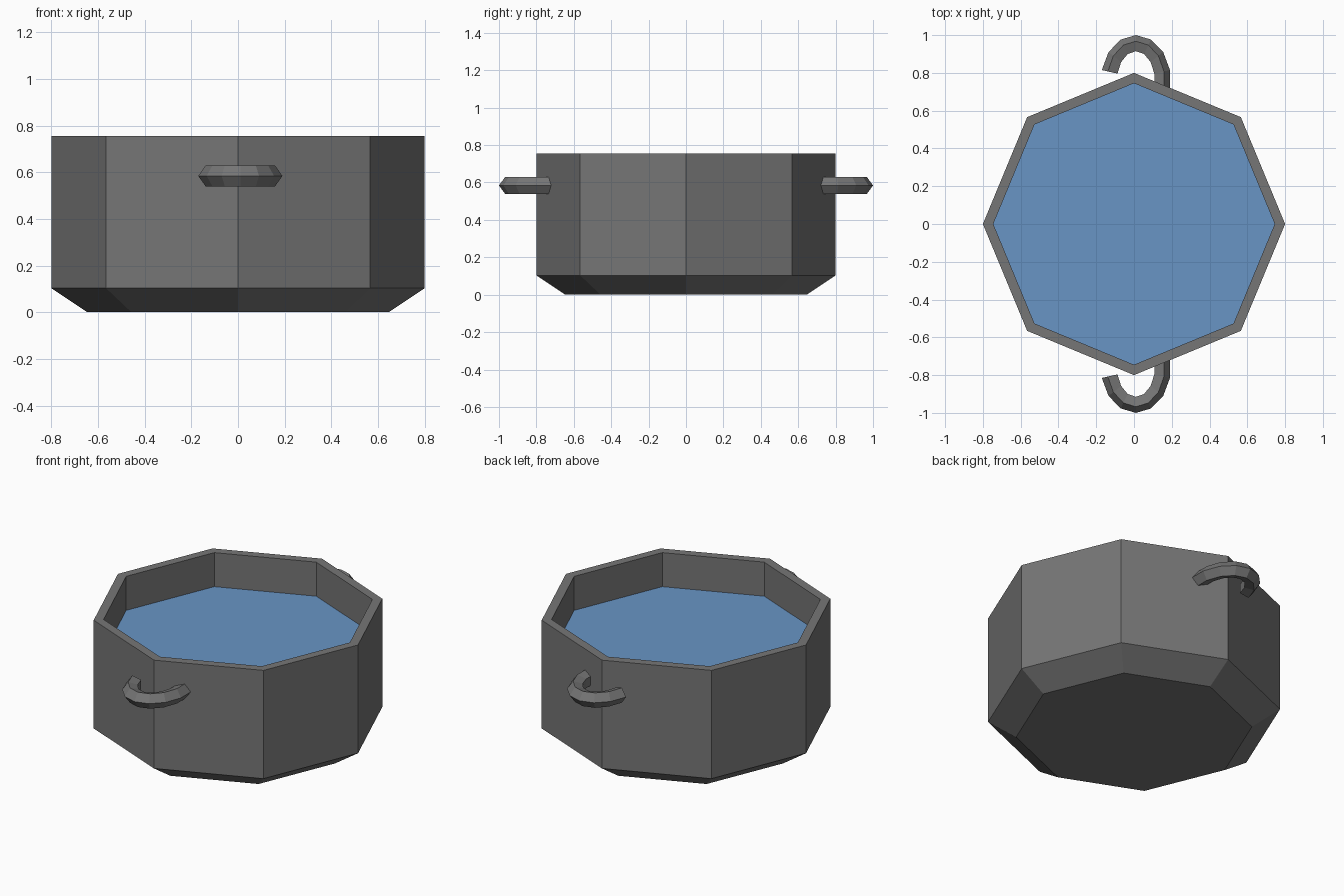
import bpy, bmesh
from math import cos, sin, pi

if "Cube" in bpy.data.objects:
    bpy.data.objects.remove(bpy.data.objects["Cube"])


def material(name, rgb):
    m = bpy.data.materials.new(name)
    m.diffuse_color = (*rgb, 1)
    m.use_nodes = True
    m.node_tree.nodes["Principled BSDF"].inputs["Base Color"].default_value = m.diffuse_color
    return m


def skin(name, rings, mat):
    """Join successive closed rings of points and cap both ends."""
    bm = bmesh.new()
    loops = [[bm.verts.new(p) for p in ring] for ring in rings]
    n = len(loops[0])
    for a, b in zip(loops, loops[1:]):
        for i in range(n):
            j = (i + 1) % n
            bm.faces.new((a[i], a[j], b[j], b[i]))
    bm.faces.new(loops[0][::-1])
    if len(loops) > 1:
        bm.faces.new(loops[-1])
        bmesh.ops.recalc_face_normals(bm, faces=bm.faces[:])
    else:
        bmesh.ops.reverse_faces(bm, faces=bm.faces[:])
    me = bpy.data.meshes.new(name)
    bm.to_mesh(me)
    bm.free()
    me.materials.append(mat)
    ob = bpy.data.objects.new(name, me)
    bpy.context.collection.objects.link(ob)
    return ob


def octagon(r, z):
    return [(r * cos(i * pi / 4), r * sin(i * pi / 4), z) for i in range(8)]


iron = material("dark_iron", (0.18, 0.18, 0.18))
blue = material("water_blue", (0.14, 0.30, 0.56))

# Pot body: chamfered base, outer wall, rim, inner wall and floor
profile = [(0.646, 0), (0.8, 0.103), (0.8, 0.755), (0.745, 0.755), (0.745, 0.1)]
skin("pot_body", [octagon(r, z) for r, z in profile], iron)

# Water surface
skin("water", [octagon(0.745, 0.55)], blue)


# Handles: half of a 14-step oval ring with a five-sided section
def handle(name, side):
    rings = []
    for k in range(8):
        t = (k - 0.5) * 2 * pi / 14
        ring = []
        for s in range(5):
            f = s * 2 * pi / 5
            d = 0.047 * cos(f)
            ring.append((0.01 + (0.138 + d) * cos(t),
                         side * (0.762 + (0.191 + d) * sin(t)),
                         0.584 + 0.047 * sin(f)))
        rings.append(ring)
    skin(name, rings, iron)


handle("back_handle", 1)
handle("front_handle", -1)
